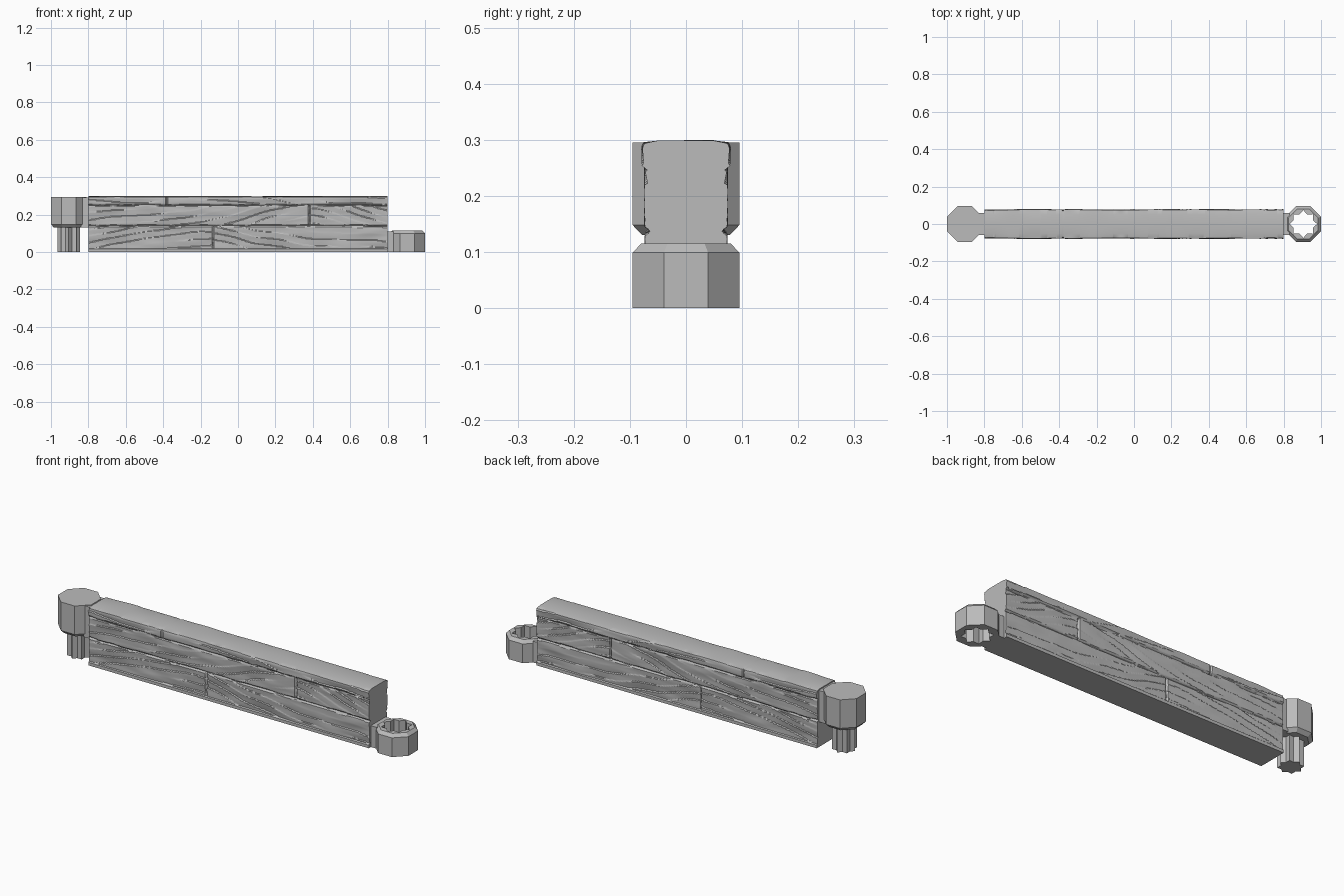
import bpy, bmesh, math
from mathutils import noise, Vector

cube = bpy.data.objects.get("Cube")
if cube:
    bpy.data.objects.remove(cube, do_unlink=True)

grey = bpy.data.materials.new("plain grey")
grey.use_nodes = True
tone = (0.5, 0.5, 0.5, 1)
grey.diffuse_color = tone
grey.node_tree.nodes["Principled BSDF"].inputs["Base Color"].default_value = tone


def finish(name, bm, smooth=None):
    bmesh.ops.recalc_face_normals(bm, faces=bm.faces)
    mesh = bpy.data.meshes.new(name)
    bm.to_mesh(mesh)
    bm.free()
    mesh.materials.append(grey)
    obj = bpy.data.objects.new(name, mesh)
    bpy.context.collection.objects.link(obj)
    if smooth:
        bpy.context.view_layer.objects.active = obj
        obj.select_set(True)
        bpy.ops.object.shade_smooth_by_angle(angle=math.radians(smooth))
        obj.select_set(False)
    return obj


def loft(bm, loops, caps=True, closed=False):
    rings = [[bm.verts.new(p) for p in loop] for loop in loops]
    pairs = list(zip(rings, rings[1:]))
    if closed:
        pairs.append((rings[-1], rings[0]))
    for a, b in pairs:
        n = len(a)
        for i in range(n):
            j = (i + 1) % n
            bm.faces.new((a[i], a[j], b[j], b[i]))
    if caps and not closed:
        bm.faces.new(rings[0])
        bm.faces.new(rings[-1])


def octagon(cx, apothem, z):
    # Corners alternate with side midpoints so a star can bridge to it
    pts = []
    for k in range(16):
        r = apothem / math.cos(math.pi / 8) if k % 2 else apothem
        a = k * math.pi / 8
        pts.append((cx + r * math.cos(a), r * math.sin(a), z))
    return pts


def star(cx, tip, valley, z):
    return [(cx + (valley if k % 2 else tip) * math.cos(k * math.pi / 8),
             (valley if k % 2 else tip) * math.sin(k * math.pi / 8), z) for k in range(16)]


def box(name, x0, x1, half, z0, z1):
    bm = bmesh.new()
    loft(bm, [[(x, -half, z0), (x, half, z0), (x, half, z1), (x, -half, z1)] for x in (x0, x1)])
    finish(name, bm)


# Planks: row bottom, row top, joint position, half thickness, grain slope left and right
ROWS = [(0.0, 0.14, -0.13, 0.073, 0.10, -0.13),
        (0.14, 0.25, 0.38, 0.074, 0.17, -0.20),
        (0.25, 0.31, -0.38, 0.079, -0.06, -0.07)]


def half_depth(x, z):
    row = next(r for r in ROWS if z < r[1])
    z0, z1, joint, thick, left, right = row
    slope = left if x < joint else right
    # Grain: long slanted chips with one sharp edge each
    bend = 0.022 * math.sin(5 * x + 20 * z0) + 0.012 * noise.noise(Vector((x * 6, z * 9, joint)))
    t = (z - slope * x + bend) / 0.036
    strength = noise.noise(Vector((x * 4, math.floor(t) * 3.7, z0 * 9))) + 0.35
    d = thick - 0.008 * max(0, min(1, strength)) * (1 - t % 1)
    d += 0.002 * noise.noise(Vector((x * 8, z * 30, 4)))
    # Seams between rows and upright joints between planks
    wobble = 0.004 * noise.noise(Vector((x * 9, z0, 2)))
    for seam in (0.14, 0.25):
        d -= 0.008 * max(0, 1 - abs(z - seam - wobble) / 0.006)
    d -= 0.009 * max(0, 1 - abs(x - joint - 0.1 * wobble) / 0.007)
    # Lip along the foot and worn upper edge
    if z < 0.017:
        d = 0.077
    if z > 0.285:
        d -= 0.25 * (z - 0.285)
    return d


bm = bmesh.new()
NX, NZ = 360, 76
loops = []
for i in range(NX + 1):
    x = -0.8 + 1.6 * i / NX
    worn = 0.003 * (1 + noise.noise(Vector((x * 7, 0, 8))))
    side = [(half_depth(x, z), z - (worn if j == NZ else 0))
            for j in range(NZ + 1) for z in [0.297 * j / NZ]]
    loop = [(x, -d, z) for d, z in side]
    for y in (-0.05, 0, 0.05):
        loop.append((x, y, 0.3 - 0.0015 * (1 + noise.noise(Vector((x * 3, y * 9, 5))))))
    loop += [(x, d, z) for d, z in reversed(side)]
    loops.append(loop)
loft(bm, loops)
finish("plank_wall", bm, 30)

# Left connector: solid octagonal head with a fluted peg below
bm = bmesh.new()
loft(bm, [octagon(-0.905, 0.078, 0.13), octagon(-0.905, 0.095, 0.148), octagon(-0.905, 0.095, 0.295)])
finish("peg_head", bm)
bm = bmesh.new()
loft(bm, [star(-0.905, 0.06, 0.045, z) for z in (0.0, 0.14)])
finish("fluted_peg", bm)
box("peg_neck", -0.84, -0.79, 0.06, 0.13, 0.292)

# Right connector: octagonal ring with a matching fluted hole
bm = bmesh.new()
loft(bm, [octagon(0.905, 0.095, 0.0), octagon(0.905, 0.095, 0.099), octagon(0.905, 0.08, 0.115),
          star(0.905, 0.074, 0.055, 0.115), star(0.905, 0.074, 0.055, 0.0)], closed=True)
finish("socket_ring", bm)
box("socket_neck", 0.79, 0.832, 0.06, 0.0, 0.11)
